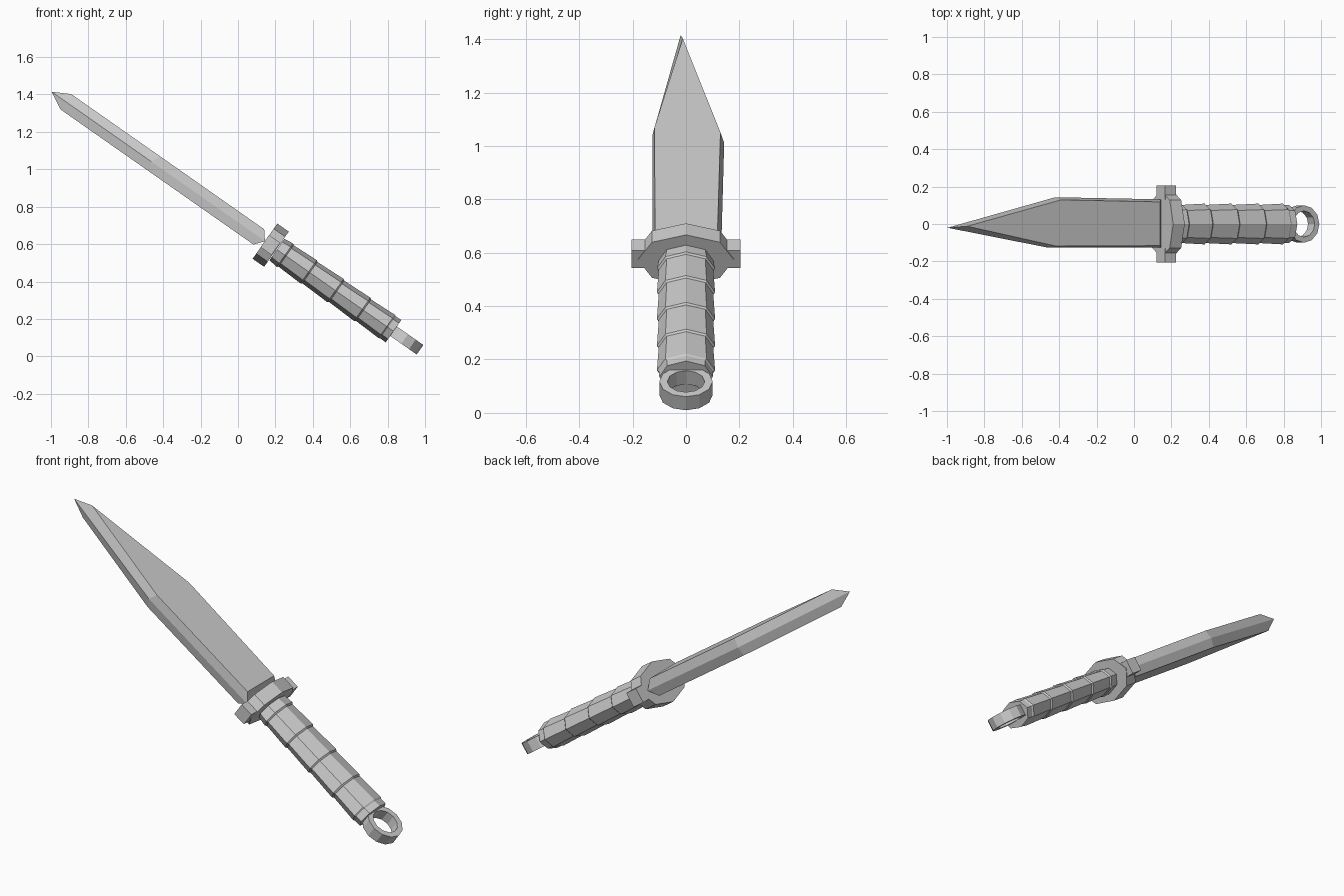
import bpy, bmesh
from math import sin, cos, pi, radians
from mathutils import Matrix

if "Cube" in bpy.data.objects:
    bpy.data.objects.remove(bpy.data.objects["Cube"])

# Local frame: x runs along the knife towards the ring, z is the blade thickness
TILT = Matrix.Rotation(radians(35), 4, 'Y') @ Matrix.Translation((0, 0, 0.587))


def loft(name, loops, closed=False):
    """Bridge equal-length loops of points; cap the ends or join them in a ring."""
    bm = bmesh.new()
    rows = [[bm.verts.new(p) for p in loop] for loop in loops]
    n = len(rows[0])
    pairs = list(zip(rows, rows[1:])) + ([(rows[-1], rows[0])] if closed else [])
    for a, b in pairs:
        for i in range(n):
            j = (i + 1) % n
            bm.faces.new((a[i], a[j], b[j], b[i]))
    if not closed:
        bm.faces.new(rows[0])
        bm.faces.new(rows[-1])
    bmesh.ops.recalc_face_normals(bm, faces=bm.faces[:])
    me = bpy.data.meshes.new(name)
    bm.to_mesh(me)
    bm.free()
    ob = bpy.data.objects.new(name, me)
    ob.matrix_world = TILT
    bpy.context.collection.objects.link(ob)
    return ob


def octagon(x, ry, rz):
    return [(x, ry * cos(i * pi / 4), rz * sin(i * pi / 4)) for i in range(8)]


# Blade: wide middle outline between two inset flats
edge = [(-1.628, -0.02), (-0.925, 0.143), (-0.235, 0.132), (-0.235, -0.125), (-0.975, -0.126)]
flat = [(-1.535, -0.012), (-0.922, 0.129), (-0.275, 0.118), (-0.275, -0.116), (-0.955, -0.118)]
loft("blade", [[(x, y, z) for x, y in outline]
               for outline, z in ((flat, -0.05), (edge, 0), (flat, 0.05))])

# Guard: octagonal plate with a tab on each side
loft("guard", [octagon(-0.235, 0.18, 0.115), octagon(-0.16, 0.18, 0.115)])
for side, label in ((-1, "front"), (1, "back")):
    loft("guard_tab_" + label,
         [[(x, side * y, z) for y, z in ((0.13, -0.04), (0.205, -0.04), (0.205, 0.04), (0.13, 0.04))]
          for x in (-0.236, -0.164)])

# Handle: octagonal grip with shallow stepped segments
joints = [-0.165, -0.105, 0.05, 0.225, 0.40, 0.56]
grip = []
for a, b in zip(joints, joints[1:]):
    grip += [octagon(a + 0.008, 0.102, 0.070), octagon(b, 0.109, 0.076)]
grip += [octagon(0.568, 0.102, 0.072), octagon(0.604, 0.100, 0.073)]
loft("handle", grip)

# Ring at the end of the handle
ring = []
for k in range(12):
    c, s = cos(k * pi / 6), sin(k * pi / 6)
    ring.append([(0.677 + r * c, r * s, z)
                 for r, z in ((0.07, -0.031), (0.1, -0.031), (0.1, 0.031), (0.07, 0.031))])
loft("lanyard_ring", ring, closed=True)
